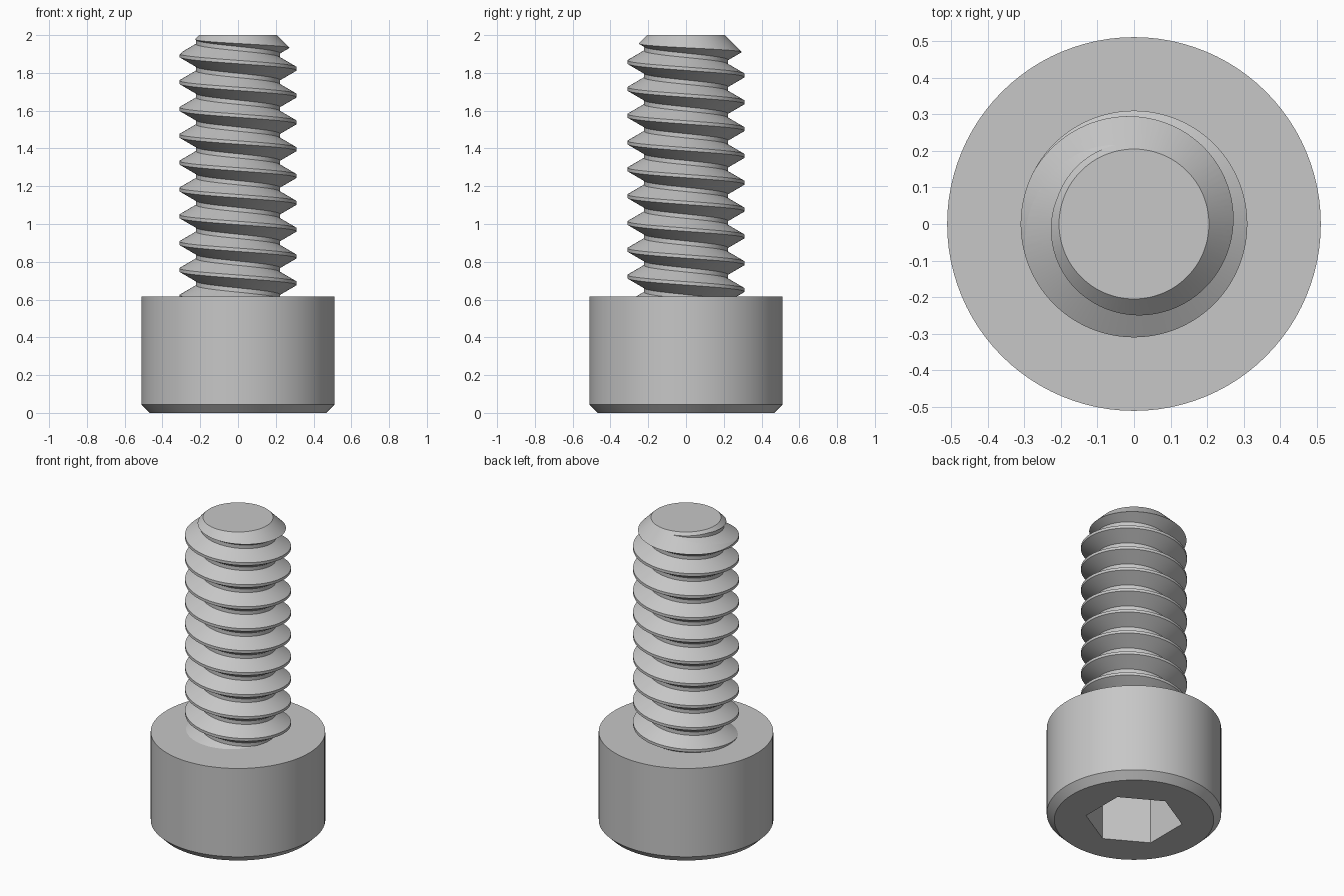
import bpy, bmesh
from math import pi, cos, sin, radians

SIDES = 96
PITCH = 0.142
CREST_R, ROOT_R = 0.31, 0.222
HEAD_R, HEAD_H = 0.511, 0.615
SOCKET_FLAT, SOCKET_DEPTH = 0.247, 0.31

cube = bpy.data.objects.get("Cube")
if cube:
    bpy.data.objects.remove(cube, do_unlink=True)

steel = bpy.data.materials.new("steel grey")
steel.use_nodes = True
colour = (0.57, 0.57, 0.57, 1)
steel.diffuse_color = colour
for node in steel.node_tree.nodes:
    if node.type == 'BSDF_PRINCIPLED':
        node.inputs["Base Color"].default_value = colour


def finish(bm, name):
    bmesh.ops.recalc_face_normals(bm, faces=bm.faces)
    mesh = bpy.data.meshes.new(name)
    bm.to_mesh(mesh)
    bm.free()
    mesh.materials.append(steel)
    obj = bpy.data.objects.new(name, mesh)
    bpy.context.collection.objects.link(obj)
    return obj


def activate(obj):
    bpy.ops.object.select_all(action='DESELECT')
    obj.select_set(True)
    bpy.context.view_layer.objects.active = obj


def lathe(name, profile):
    """Revolve (radius, z) pairs; a radius may be a function of the angle."""
    bm = bmesh.new()
    rings = []
    for radius, z in profile:
        ring = []
        for i in range(SIDES):
            a = 2 * pi * i / SIDES
            r = radius(a) if callable(radius) else radius
            ring.append(bm.verts.new((r * cos(a), r * sin(a), z)))
        rings.append(ring)
    for low, high in zip(rings, rings[1:]):
        for i in range(SIDES):
            j = (i + 1) % SIDES
            bm.faces.new((low[i], low[j], high[j], high[i]))
    bm.faces.new(rings[0])
    bm.faces.new(rings[-1])
    return finish(bm, name)


def hexagon(a):
    wedge = pi / 3
    return SOCKET_FLAT / cos((a + wedge / 2) % wedge - wedge / 2)


# Head: hex socket floor, socket wall, chamfered rim, outer wall
head = lathe("socket_head", [
    (hexagon, SOCKET_DEPTH), (hexagon, 0),
    (HEAD_R - 0.044, 0), (HEAD_R, 0.044), (HEAD_R, HEAD_H)])

# Threaded shank: a left-handed ridge swept down a helix
flat = PITCH / 16
foot = flat + (CREST_R - ROOT_R) * 0.577
section = [(ROOT_R, foot), (CREST_R, flat), (CREST_R, -flat), (ROOT_R, -foot)]
start_z = 1.893 + 3 * PITCH
steps = 14 * SIDES
bm = bmesh.new()
rows = []
for i in range(steps + 1):
    a = pi + 2 * pi * i / SIDES
    z = start_z - PITCH * i / SIDES
    rows.append([bm.verts.new((r * cos(a), r * sin(a), z + dz)) for r, dz in section])
for i in range(steps):
    here, after = rows[i], rows[i + 1]
    for k in range(3):
        bm.faces.new((here[k], here[k + 1], after[k + 1], after[k]))
    if i + 1 + SIDES <= steps:
        bm.faces.new((here[3], rows[i + SIDES][0], rows[i + 1 + SIDES][0], after[3]))

# Close both ragged ends with fans
bm.edges.ensure_lookup_table()
rim = [e for e in bm.edges if e.is_boundary]
top = bm.verts.new((0, 0, start_z))
bottom = bm.verts.new((0, 0, start_z - PITCH * 14))
for e in rim:
    p, q = e.verts
    bm.faces.new((p, q, top if p.co.z > 1 else bottom))
shank = finish(bm, "threaded_shank")

# Trim the shank to length with a 45 degree tip chamfer
trimmer = lathe("shank_trimmer", [
    (0.4, HEAD_H - 0.05), (0.4, 1.805), (0.205, 2)])
trimmer.hide_render = True
trim = shank.modifiers.new("trim", 'BOOLEAN')
trim.operation = 'INTERSECT'
trim.solver = 'EXACT'
trim.object = trimmer
activate(shank)
bpy.ops.object.modifier_apply(modifier=trim.name)
bpy.data.objects.remove(trimmer, do_unlink=True)

# Smooth the round walls, keep the edges crisp
for obj in (head, shank):
    activate(obj)
    bpy.ops.object.shade_smooth_by_angle(angle=radians(12))
